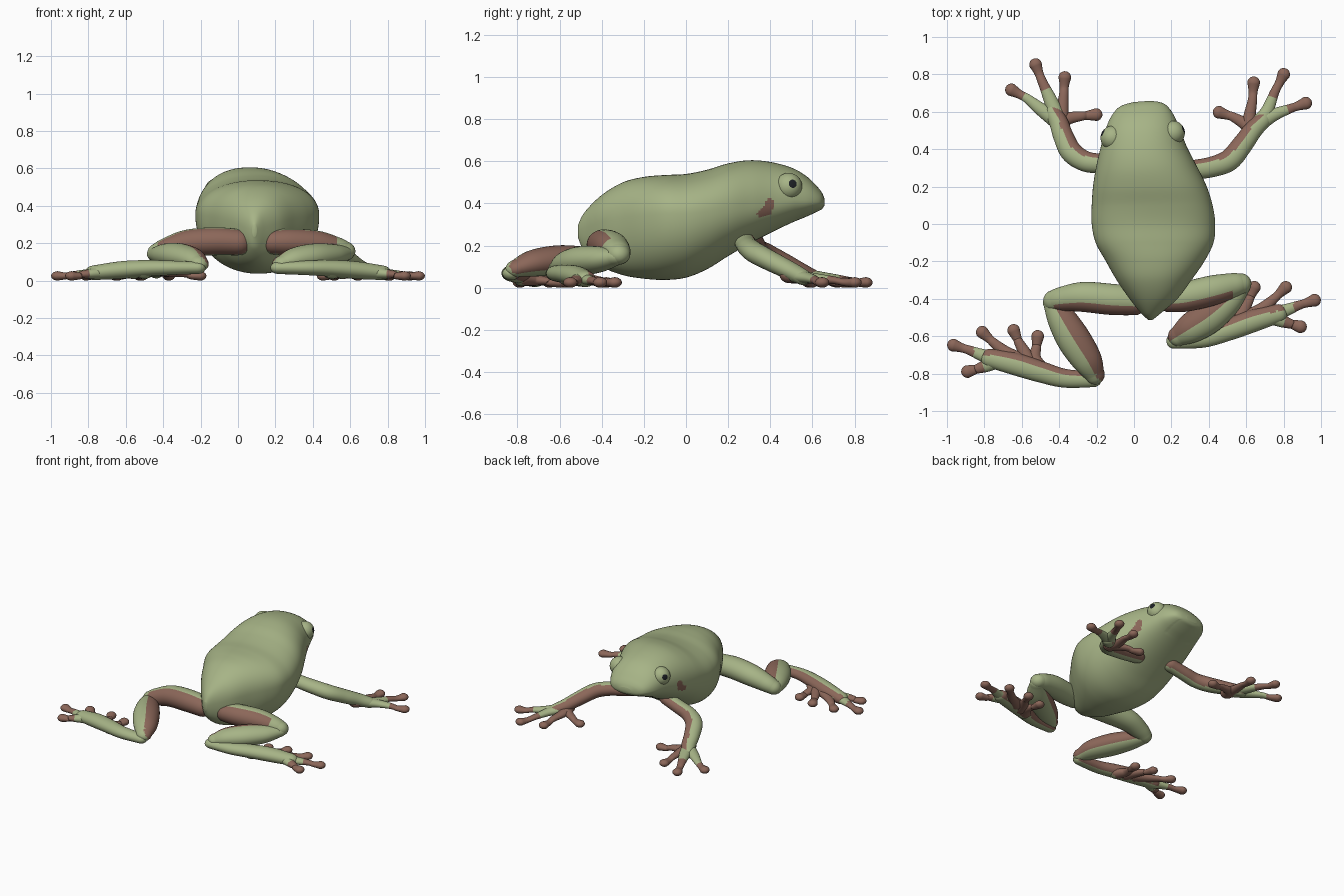
import bpy, bmesh, math
from mathutils import Vector

if "Cube" in bpy.data.objects:
    bpy.data.objects.remove(bpy.data.objects["Cube"])


def material(name, rgb):
    m = bpy.data.materials.new(name)
    m.use_nodes = True
    m.diffuse_color = (*rgb, 1)
    bsdf = m.node_tree.nodes["Principled BSDF"]
    bsdf.inputs["Base Color"].default_value = (*rgb, 1)
    bsdf.inputs["Roughness"].default_value = 0.7
    return m


GREEN = material("leaf green", (0.385, 0.455, 0.24))
BROWN = material("skin brown", (0.26, 0.135, 0.1))
BLACK = material("pupil black", (0.012, 0.014, 0.018))


def spline(pts, steps):
    """Catmull-Rom through tuples of any length."""
    out, n = [], len(pts)
    for i in range(n - 1):
        p = [Vector(pts[min(max(i + k, 0), n - 1)]) for k in (-1, 0, 1, 2)]
        for s in range(steps):
            t = s / steps
            out.append(0.5 * (2 * p[1] + (p[2] - p[0]) * t
                              + (2 * p[0] - 5 * p[1] + 4 * p[2] - p[3]) * t * t
                              + (3 * p[1] - 3 * p[2] + p[3] - p[0]) * t ** 3))
    return out + [Vector(pts[-1])]


def loft(name, rings, rule):
    """Skin closed rings, cap both ends; rule(face) gives brown or not."""
    bm = bmesh.new()
    loops = [[bm.verts.new(p) for p in r] for r in rings]
    n = len(loops[0])
    for a, b in zip(loops, loops[1:]):
        for i in range(n):
            bm.faces.new((a[i], a[(i + 1) % n], b[(i + 1) % n], b[i]))
    for end in (loops[0], loops[-1]):
        c = bm.verts.new(sum((v.co for v in end), Vector()) / n)
        for i in range(n):
            bm.faces.new((end[i], end[(i + 1) % n], c))
    bmesh.ops.recalc_face_normals(bm, faces=bm.faces)
    bm.normal_update()
    for f in bm.faces:
        f.smooth = True
        f.material_index = 1 if rule(f) else 0
    me = bpy.data.meshes.new(name)
    bm.to_mesh(me)
    bm.free()
    me.materials.append(GREEN)
    me.materials.append(BROWN)
    ob = bpy.data.objects.new(name, me)
    bpy.context.collection.objects.link(ob)


def tube(name, pts, rule, flat=1.0, steps=8, sides=32):
    """Round-ended limb; each point is x, y, z, radius."""
    s = spline(pts, steps)
    pos, rad = [Vector(p[:3]) for p in s], [p[3] for p in s]
    t0, t1 = (pos[1] - pos[0]).normalized(), (pos[-1] - pos[-2]).normalized()
    caps = [math.radians(a) for a in (18, 36, 54, 70, 82)]
    path = ([(pos[0] - t0 * rad[0] * math.sin(a), rad[0] * math.cos(a)) for a in reversed(caps)]
            + list(zip(pos, rad))
            + [(pos[-1] + t1 * rad[-1] * math.sin(a), rad[-1] * math.cos(a)) for a in caps])
    rings = []
    for i, (p, r) in enumerate(path):
        t = (path[min(i + 1, len(path) - 1)][0] - path[max(i - 1, 0)][0]).normalized()
        side = t.cross(Vector((0, 0, 1))).normalized()
        up = side.cross(t)
        rings.append([p + side * r * math.cos(a) + up * r * flat * math.sin(a)
                      for a in (2 * math.pi * k / sides for k in range(sides))])
    loft(name, rings, rule)


def facing(d, limit, x_min=-9, x_max=9):
    d = Vector(d)
    return lambda f: f.normal.dot(d) > limit and x_min < f.calc_center_median().x < x_max


# Body: y, centre x, half width, bottom z, widest z, top z
SECTIONS = [(-.512, .088, .012, .235, .27, .30), (-.48, .09, .05, .17, .28, .36),
            (-.4, .104, .128, .10, .31, .44), (-.3, .107, .2, .06, .33, .5),
            (-.2, .113, .263, .043, .34, .526), (-.1, .11, .315, .037, .35, .535),
            (0, .104, .33, .048, .35, .54), (.1, .097, .323, .088, .36, .56),
            (.2, .083, .303, .15, .375, .59), (.3, .064, .27, .208, .39, .605),
            (.4, .048, .233, .26, .405, .597), (.5, .042, .2, .308, .42, .57),
            (.57, .04, .172, .337, .415, .53), (.62, .04, .137, .36, .41, .482),
            (.643, .04, .1, .372, .408, .453), (.655, .04, .045, .388, .405, .427)]


def power(v, e):
    return math.copysign(abs(v) ** e, v)


body_rings = []
for y, cx, hw, zb, zw, zt in spline(SECTIONS, 10):
    ring = []
    for k in range(128):
        a = 2 * math.pi * k / 128
        c, s = power(math.cos(a), .92), power(math.sin(a), .92)
        z = zw + s * (zt - zw if s > 0 else zw - zb)
        # lower jaw sits slightly inside the upper lip
        jaw = .95 if y > .5 and z < .375 + (y - .62) * .4 else 1
        # the head is turned a little
        ring.append(Vector((cx + c * hw * jaw, y + .08 * c * hw * max(0, min(1, y * 3 - .3)), z)))
    body_rings.append(ring)


def near(p, a, b):
    ab = b - a
    t = max(0, min(1, (p - a).dot(ab) / ab.dot(ab)))
    return (p - a - ab * t).length


def cheek_patch(f):
    c = f.calc_center_median()
    p = Vector((c.y - .1 * (c.x - .05), c.z))
    a, b, e = Vector((.374, .4)), Vector((.362, .366)), Vector((.33, .351))
    return abs(f.normal.x) > .3 and (near(p, a, b) < .023 or near(p, b, e) < .019)


loft("body", body_rings, cheek_patch)

# Eyes with the sphere pole aimed along the gaze, so the pupil is a clean disc
for side, centre, gaze in (("left", (.207, .487, .48), (.92, .32, .22)),
                           ("right", (-.114, .46, .48), (-.86, .44, .24))):
    bpy.ops.mesh.primitive_uv_sphere_add(segments=32, ring_count=30, radius=.065, location=centre)
    eye = bpy.context.object
    eye.name = side + "_eye"
    eye.rotation_euler = Vector(gaze).to_track_quat('Z', 'Y').to_euler()
    eye.data.materials.append(GREEN)
    eye.data.materials.append(BLACK)
    for f in eye.data.polygons:
        f.use_smooth = True
        f.material_index = 1 if f.center.normalized().z > math.cos(math.radians(20)) else 0


def digit(name, pts, brown_from, z0):
    """Finger or toe, thick at the root, ending in a pad; brown past a share of its length."""
    n = len(pts) - 1
    a, b = Vector(pts[0]), Vector(pts[-1])
    d = (b - a).normalized()
    last = b + (Vector(pts[-2]) - b).normalized() * .05
    path = [(x, y, z0 + (.026 - z0) * i / n, (.046, .035, .025)[i])
            for i, (x, y) in enumerate(pts[:-1])]
    path += [(last.x, last.y, .025, .024), (b.x, b.y, .025, .034)]
    lim = brown_from * (b - a).length
    tube(name, path, lambda f: (f.calc_center_median().xy - a).dot(d) > lim, .74, 8, 20)


# Arms and hands
ARMS = {
    "left": ([(.2, .275, .225, .05), (.32, .29, .2, .052), (.42, .306, .183, .055),
              (.51, .342, .158, .058), (.58, .425, .115, .055), (.635, .5, .078, .05),
              (.69, .555, .05, .044)], (-.6, .75, .12),
             [[(.625, .49), (.6, .53), (.53, .572), (.455, .597)],
              [(.63, .5), (.617, .56), (.633, .66), (.64, .755)],
              [(.66, .53), (.71, .6), (.75, .7), (.8, .8)],
              [(.66, .53), (.74, .58), (.83, .615), (.918, .646)]], (-.3, -.3, .56, .64)),
    "right": ([(-.06, .31, .24, .05), (-.17, .322, .21, .052), (-.26, .335, .185, .055),
               (-.335, .385, .158, .058), (-.378, .47, .115, .054), (-.402, .54, .078, .05),
               (-.435, .6, .05, .044)], (.6, .75, .12),
              [[(-.39, .51), (-.36, .56), (-.28, .577), (-.203, .585)],
               [(-.395, .53), (-.385, .6), (-.376, .69), (-.37, .783)],
               [(-.41, .57), (-.45, .67), (-.49, .76), (-.526, .852)],
               [(-.42, .56), (-.5, .615), (-.57, .67), (-.655, .717)]], (-.3, -.3, .53, .74))}
for side, (arm, inner, fingers, starts) in ARMS.items():
    tube(side + "_arm", arm, facing(inner, .42), .85)
    for i, (pts, start) in enumerate(zip(fingers, starts)):
        digit(f"{side}_finger_{i + 1}", pts, start, .055)

# Thighs and shins, brown on the sides that fold together
LEGS = {
    "left": ([(.19, -.4, .205, .072), (.28, -.388, .205, .08), (.42, -.355, .195, .08),
              (.53, -.328, .172, .066), (.572, -.32, .16, .056)], (.15, -1, 0), (-9, .53),
             [(.57, -.335, .145, .052), (.5, -.41, .135, .078), (.4, -.495, .127, .09),
              (.3, -.56, .112, .08), (.235, -.6, .092, .054)], (-.62, .78, .45)),
    "right": ([(.0, -.41, .205, .078), (-.12, -.403, .21, .083), (-.27, -.39, .2, .08),
               (-.38, -.4, .17, .066), (-.43, -.41, .15, .056)], (0, -1, 0), (-.43, 9),
              [(-.435, -.42, .14, .052), (-.385, -.51, .137, .078), (-.32, -.62, .13, .09),
               (-.25, -.73, .115, .08), (-.21, -.805, .092, .054)], (.86, .5, .45))}
for side, (thigh, back, span, shin, fold) in LEGS.items():
    tube(side + "_thigh", thigh, facing(back, .4, *span), .9)
    tube(side + "_shin", shin, facing(fold, .42), .78)

# Feet share one shape, mirrored and swung along y
FOOT = [(.215, -.83, .068, .042), (.37, -.825, .068, .05), (.5, -.79, .065, .057),
        (.63, -.75, .056, .06), (.77, -.717, .042, .05)]
TOES = [([(.74, -.715), (.8, -.705), (.88, -.675), (.965, -.648)], .52),
        ([(.74, -.73), (.79, -.757), (.84, -.775), (.89, -.789)], .45),
        ([(.62, -.73), (.69, -.685), (.75, -.635), (.811, -.579)], -.15),
        ([(.56, -.75), (.585, -.69), (.617, -.63), (.643, -.569)], -.1),
        ([(.5, -.78), (.53, -.72), (.522, -.66), (.515, -.601)], 0)]


def swing(side, x, y):
    return (x, y + .24 - .06 * max(0, .8 - x)) if side == "left" else (-x, y)


for side in ("left", "right"):
    tube(side + "_foot", [(*swing(side, x, y), z, r) for x, y, z, r in FOOT],
         facing((0, 1, .12), .38), .78)
    for i, (pts, start) in enumerate(TOES):
        digit(f"{side}_toe_{i + 1}", [swing(side, *p) for p in pts], start, .042)
